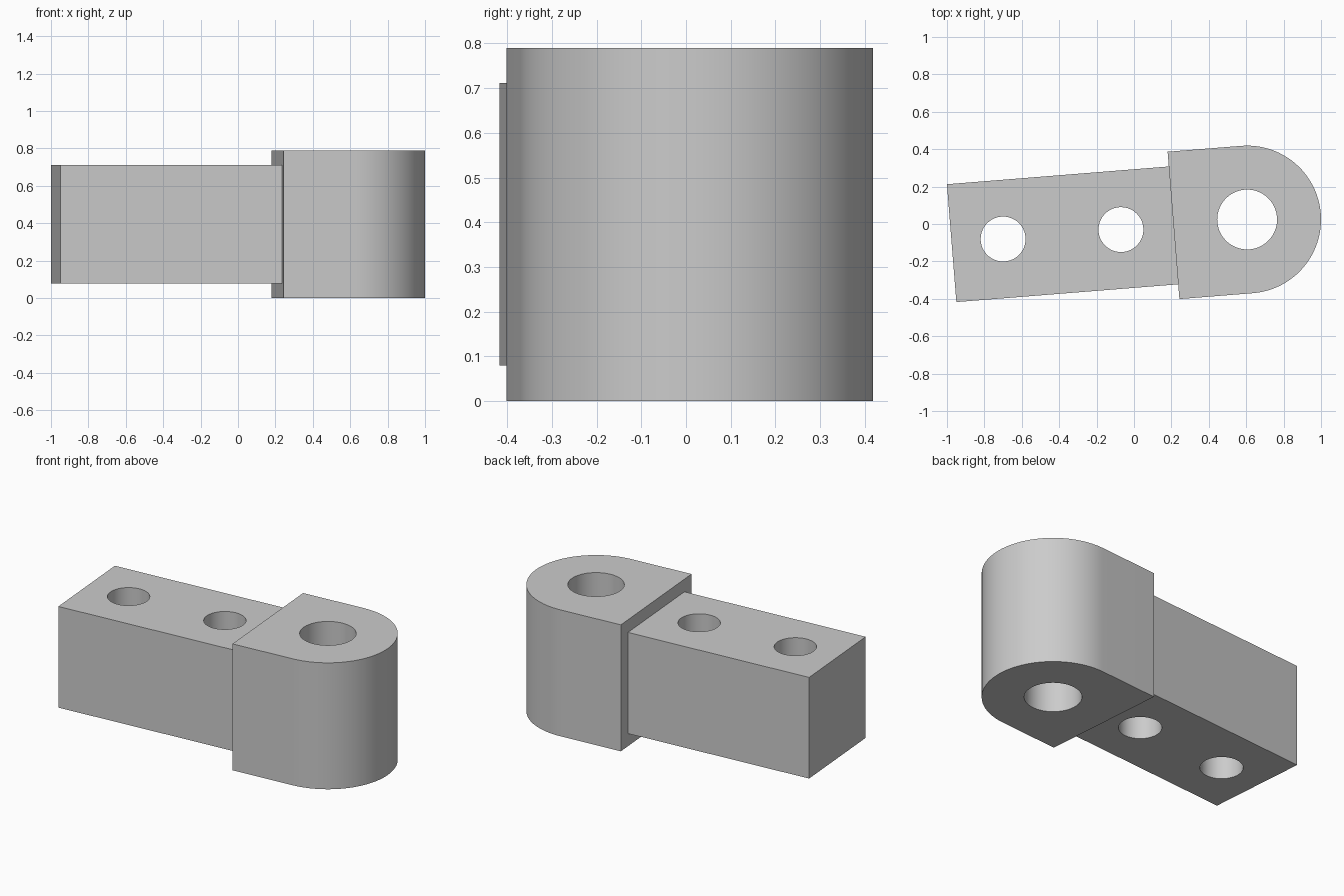
import bpy, bmesh
from math import sin, cos, pi, radians
from mathutils import Matrix

cube = bpy.data.objects.get("Cube")
if cube:
    bpy.data.objects.remove(cube, do_unlink=True)

R = 0.395            # eye radius, also half its height
HALF = 0.316         # half width of the square shank
TILT = radians(4.57)
PLACE = Matrix.Translation((0.605, 0.024, 0)) @ Matrix.Rotation(TILT, 4, "Z")

steel = bpy.data.materials.new("plain_grey")
steel.use_nodes = True
grey = (0.6, 0.6, 0.6, 1)
steel.diffuse_color = grey
steel.node_tree.nodes["Principled BSDF"].inputs["Base Color"].default_value = grey


def circle(x, r, n=64):
    return [(x + r * cos(2 * pi * i / n), r * sin(2 * pi * i / n)) for i in range(n)]


def plate(name, outline, holes, z0, z1):
    """Extrude a flat outline with round holes from z0 up to z1."""
    bm = bmesh.new()
    for loop in [outline] + holes:
        vs = [bm.verts.new((x, y, z0)) for x, y in loop]
        for a, b in zip(vs, vs[1:] + vs[:1]):
            bm.edges.new((a, b))
    bmesh.ops.triangle_fill(bm, edges=bm.edges[:], use_beauty=True, normal=(0, 0, 1))
    ext = bmesh.ops.extrude_face_region(bm, geom=bm.faces[:], use_keep_orig=True)
    top = [g for g in ext["geom"] if isinstance(g, bmesh.types.BMVert)]
    bmesh.ops.translate(bm, verts=top, vec=(0, 0, z1 - z0))
    bmesh.ops.recalc_face_normals(bm, faces=bm.faces[:])
    bm.transform(PLACE)
    mesh = bpy.data.meshes.new(name)
    bm.to_mesh(mesh)
    bm.free()
    mesh.materials.append(steel)
    obj = bpy.data.objects.new(name, mesh)
    bpy.context.collection.objects.link(obj)
    bpy.ops.object.select_all(action="DESELECT")
    obj.select_set(True)
    bpy.context.view_layer.objects.active = obj
    bpy.ops.object.shade_smooth_by_angle(angle=radians(30))
    return obj


# Rounded eye with the large pin hole
arc = [(R * cos(a), R * sin(a)) for a in (-pi / 2 + pi * i / 48 for i in range(49))]
plate("rounded_eye", arc + [(-R, R), (-R, -R)], [circle(0, 0.16)], 0, 2 * R)

# Square shank with two bolt holes
plate("square_shank", [(-1.585, -HALF), (-R, -HALF), (-R, HALF), (-1.585, HALF)],
      [circle(-1.309, 0.12), circle(-0.677, 0.12)], R - HALF, R + HALF)
